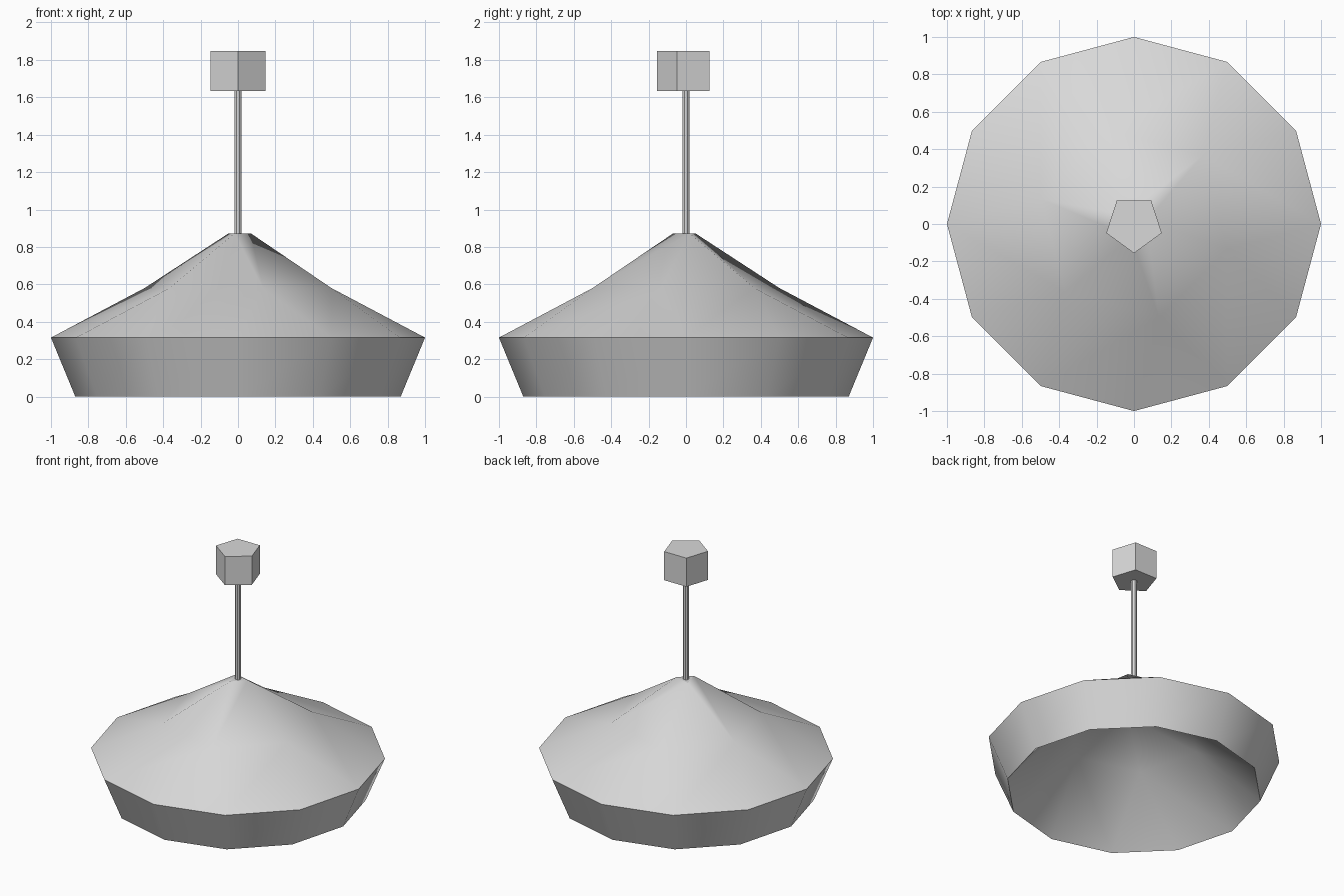
import bpy
import bmesh
from math import sin, cos, radians

cube = bpy.data.objects.get("Cube")
if cube:
    bpy.data.objects.remove(cube, do_unlink=True)

grey = bpy.data.materials.new("light_grey")
grey.use_nodes = True
colour = (0.69, 0.69, 0.69, 1)
grey.diffuse_color = colour
grey.node_tree.nodes["Principled BSDF"].inputs["Base Color"].default_value = colour


def ring(bm, sides, radius, z, start):
    """Add a regular ring of vertices, starting at an angle in degrees."""
    angles = [radians(start + 360 * i / sides) for i in range(sides)]
    return [bm.verts.new((radius * cos(a), radius * sin(a), z)) for a in angles]


def bridge(bm, low, high):
    """Join two rings; each high vertex gathers an equal group of low ones."""
    n = len(low)
    group = n // len(high)
    for i in range(n):
        j = (i + 1) % n
        a, b = high[i // group], high[j // group]
        bm.faces.new((low[i], low[j], a) if a is b else (low[i], low[j], b, a))


def finish(name, bm, smooth_angle=None):
    bmesh.ops.recalc_face_normals(bm, faces=bm.faces[:])
    mesh = bpy.data.meshes.new(name)
    bm.to_mesh(mesh)
    bm.free()
    mesh.materials.append(grey)
    obj = bpy.data.objects.new(name, mesh)
    bpy.context.collection.objects.link(obj)
    if smooth_angle:
        bpy.ops.object.select_all(action='DESELECT')
        obj.select_set(True)
        bpy.context.view_layer.objects.active = obj
        bpy.ops.object.shade_smooth_by_angle(angle=radians(smooth_angle))


def prism(name, sides, radius, bottom, top, start):
    bm = bmesh.new()
    low = ring(bm, sides, radius, bottom, start)
    high = ring(bm, sides, radius, top, start)
    bridge(bm, low, high)
    bm.faces.new(low)
    bm.faces.new(high)
    finish(name, bm)


# Shade: twelve-sided wall, narrowing to six and then three sides
bm = bmesh.new()
lower = ring(bm, 12, 0.87, 0, -30)
rim = ring(bm, 12, 1.0, 0.315, -30)
middle = ring(bm, 6, 0.517, 0.58, -15)
crown = ring(bm, 3, 0.07, 0.873, 15)
bridge(bm, lower, rim)
bridge(bm, rim, middle)
bridge(bm, middle, crown)
bm.faces.new(crown)

# Hollow underside, steep at the edge and shallower towards the centre
hollow_middle = ring(bm, 6, 0.47, 0.41, -15)
hollow_top = ring(bm, 3, 0.07, 0.6, 15)
bridge(bm, lower, hollow_middle)
bridge(bm, hollow_middle, hollow_top)
bm.faces.new(hollow_top)
finish("lamp_shade", bm, 35)

# Hanging rod and five-sided ceiling mount
prism("hanging_rod", 8, 0.021, 0.86, 1.64, 22.5)
prism("ceiling_mount", 5, 0.156, 1.633, 1.847, -90)
